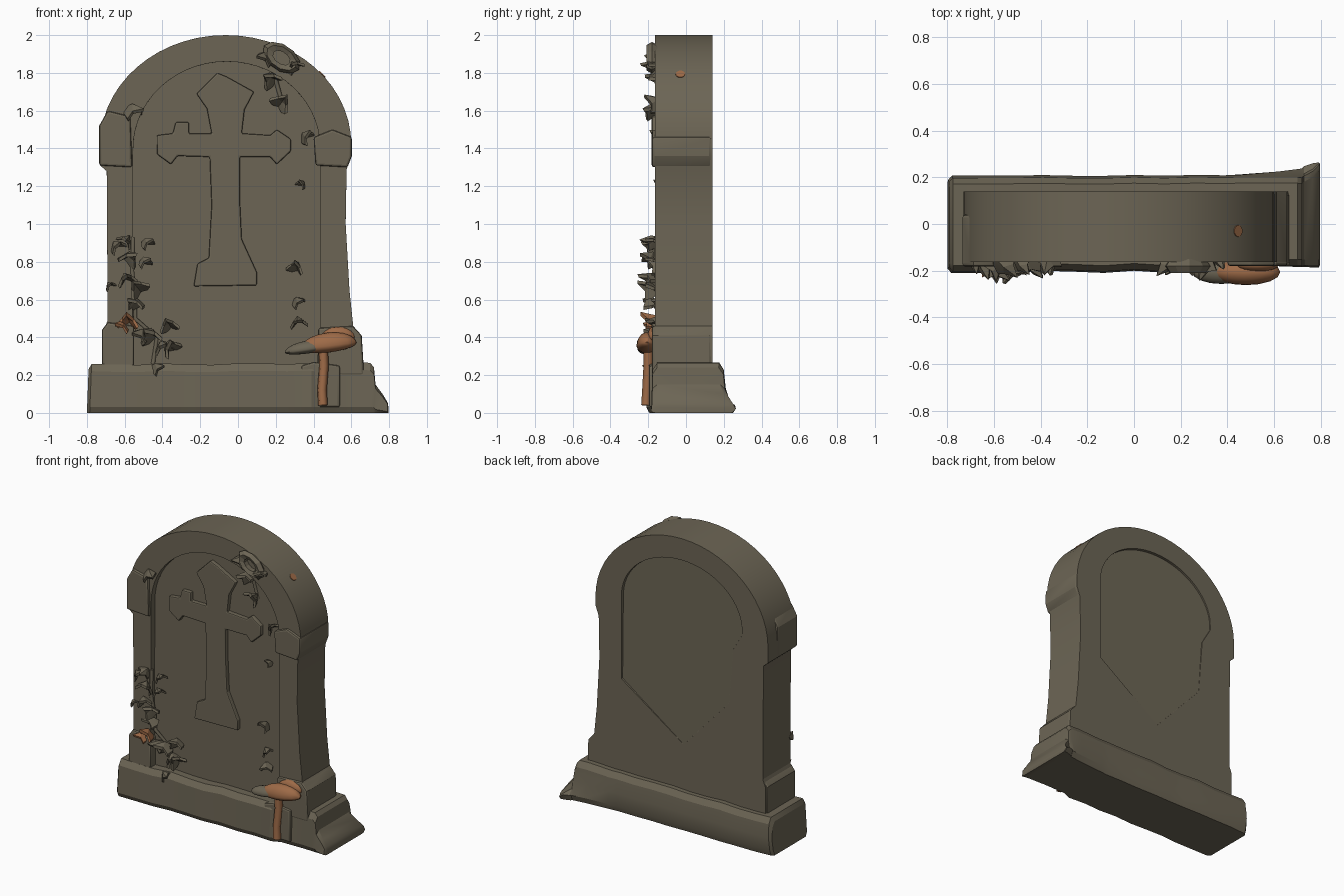
import bpy, bmesh, math, random
from mathutils import Vector, Matrix

if "Cube" in bpy.data.objects:
    bpy.data.objects.remove(bpy.data.objects["Cube"])
random.seed(4)


def material(name, rgb):
    m = bpy.data.materials.new(name)
    m.diffuse_color = (*rgb, 1)
    m.use_nodes = True
    m.node_tree.nodes["Principled BSDF"].inputs["Base Color"].default_value = m.diffuse_color
    return m


STONE = material("mossy_stone", (0.150, 0.130, 0.090))
ORANGE = material("mushroom_orange", (0.34, 0.145, 0.063))


def finish(name, bm, mat, angle=22):
    bmesh.ops.recalc_face_normals(bm, faces=bm.faces)
    me = bpy.data.meshes.new(name)
    bm.to_mesh(me)
    bm.free()
    me.materials.append(mat)
    me.shade_smooth()
    me.set_sharp_from_angle(angle=math.radians(angle))
    ob = bpy.data.objects.new(name, me)
    bpy.context.collection.objects.link(ob)
    return ob


def extrude(name, pts, front, back, mat=STONE):
    """Extrude an x-z outline along y; front / back are numbers or functions of x, z."""
    bm = bmesh.new()
    val = lambda f, p: f(*p) if callable(f) else f
    a = [bm.verts.new((p[0], val(front, p), p[1])) for p in pts]
    b = [bm.verts.new((p[0], val(back, p), p[1])) for p in pts]
    bm.faces.new(a)
    bm.faces.new(b[::-1])
    for i in range(len(pts)):
        j = (i + 1) % len(pts)
        bm.faces.new((a[j], a[i], b[i], b[j]))
    return finish(name, bm, mat)


def arch(cx, z, rx, rz, n=28):
    return [(cx - rx * math.cos(math.pi * i / n), z + rz * math.sin(math.pi * i / n))
            for i in range(n + 1)]


def apply_mods(ob, cutters=(), bevel=0.0):
    for c in cutters:
        m = ob.modifiers.new("cut", 'BOOLEAN')
        m.operation, m.solver, m.object = 'DIFFERENCE', 'EXACT', c
    if bevel:
        m = ob.modifiers.new("bevel", 'BEVEL')
        m.width, m.segments, m.limit_method = bevel, 2, 'ANGLE'
        m.angle_limit = math.radians(40)
    bpy.context.view_layer.update()
    dg = bpy.context.evaluated_depsgraph_get()
    me = bpy.data.meshes.new_from_object(ob.evaluated_get(dg))
    ob.modifiers.clear()
    ob.data = me
    me.shade_smooth()
    me.set_sharp_from_angle(angle=math.radians(20))
    for c in cutters:
        bpy.data.objects.remove(c)


# Slab with recessed front panel and a fading recess on the back
outline = ([(-.71, .1), (-.71, .44), (-.69, .49), (-.695, 1.28), (-.73, 1.31)]
           + arch(-.065, 1.42, .665, .58)
           + [(.6, 1.36), (.575, 1.29), (.57, 1.0), (.59, .65), (.61, .46), (.655, .41), (.665, .1)])
slab = extrude("headstone_slab", outline, -.163, .14)
panel = extrude("panel_cutter", [(-.56, .15)] + arch(-.06, 1.4, .495, .46) + [(.435, .15)],
                -.4, -.122)
fade = lambda x, z: .14 - .001 - .022 * ((x + .43) * .736 + (z - .95) * .677)
back = extrude("back_cutter", [(-.43, .95), (-.46, 1.33), (-.53, 1.45)]
               + arch(-.065, 1.48, .465, .37)[1:] + [(.40, .9), (-.08, .57)], fade, .4)
apply_mods(slab, (panel, back), .012)

# Capitals and plinths of the side columns
for name, pts, y0, y1 in (
    ("left_capital", [(-.735, 1.31), (-.735, 1.52), (-.69, 1.60), (-.57, 1.57), (-.56, 1.30)], -.182, .04),
    ("right_capital", [(.41, 1.31), (.40, 1.46), (.50, 1.50), (.603, 1.46), (.603, 1.36), (.58, 1.30)], -.180, .135),
    ("left_plinth", [(-.72, .2), (-.72, .44), (-.69, .48), (-.55, .46), (-.55, .2)], -.178, .135),
    ("right_plinth", [(.42, .2), (.425, .45), (.61, .46), (.655, .41), (.668, .2)], -.180, .135),
    ("broken_base_block", [(.33, .03), (.335, .25), (.40, .27), (.54, .25), (.54, .03)], -.197, -.1),
):
    apply_mods(extrude(name, pts, y0, y1), (), .012)

# Raised cross
cross = [(-.11, 1.80), (-.06, 1.78), (.085, 1.70), (.035, 1.605), (.02, 1.48), (.17, 1.47),
         (.205, 1.50), (.28, 1.45), (.28, 1.385), (.205, 1.315), (.17, 1.355), (.01, 1.355),
         (.01, 1.13), (.02, .92), (.10, .745), (.10, .675), (-.235, .67), (-.215, .79),
         (-.155, .82), (-.14, 1.1), (-.15, 1.355), (-.32, 1.36), (-.355, 1.315), (-.43, 1.37),
         (-.43, 1.47), (-.345, 1.48), (-.33, 1.54), (-.26, 1.54), (-.26, 1.48), (-.14, 1.48),
         (-.165, 1.61), (-.22, 1.69)]
apply_mods(extrude("cross", cross, -.15, -.10), (), .008)

# Base: y-z sections bridged along x; (x, top, front, back, extra flare at the back foot)
sections = [(-.79, .23, -.185, .18, 0), (-.775, .26, -.203, .197, 0)]
sections += [(x / 100, .258 + random.uniform(-.005, .005), -.197 + random.uniform(-.008, .005),
              .198 + random.uniform(-.003, .003), .008) for x in range(-65, 40, 13)]
sections += [(.45, .26, -.178, .20, .012), (.62, .268, -.175, .20, .025),
             (.70, .265, -.178, .20, .035), (.72, .24, -.178, .198, .04),
             (.728, .15, -.178, .205, .042), (.765, .10, -.18, .225, .035),
             (.792, .055, -.18, .25, .014), (.797, .03, -.17, .248, .008)]
bm = bmesh.new()
rings = []
for x, zt, yf, yb, fl in sections:
    lo = .04 if zt > .1 else .4 * zt
    ring = [(yf + .01, 0), (yf - .006, .12 * zt), (yf, .85 * zt), (yf + .025, zt),
            (yb - .025, zt), (yb, .85 * zt), (yb + .01, max(.5 * zt, lo)), (yb + fl, lo),
            (yb + fl - .015, 0)]
    lean = -.01 if x < -.7 else 0
    rings.append([bm.verts.new((x + lean * (1 - z / .26), y, z)) for y, z in ring])
for r, s in zip(rings, rings[1:]):
    for i in range(9):
        j = (i + 1) % 9
        bm.faces.new((r[i], r[j], s[j], s[i]))
bm.faces.new(rings[0])
bm.faces.new(rings[-1][::-1])
finish("base", bm, STONE, 25)


# Ivy leaves: thick folded blades growing out of the wall
def leaf(x, y, z, s, mat=STONE, side=None):
    flat = side is not None
    side = side if flat else random.uniform(-.8, .8)
    d = Vector((side, -.75, random.uniform(-.1, .5))).normalized()
    n = Vector((0 if flat else random.uniform(-.9, .9), -.3, 1))
    u = d.cross(n).normalized()
    rot = Matrix((u, d, u.cross(d))).transposed()
    pts = [(0, -.2, 0), (.32, -.1, -.22), (.55, .3, -.42), (.28, .5, -.12), (0, 1, -.1),
           (-.28, .5, -.12), (-.55, .3, -.42), (-.32, -.1, -.22)]
    bm = bmesh.new()
    place = lambda p: Vector((x, y, z)) + rot @ (Vector(p) * s)
    top = [bm.verts.new(place(p)) for p in pts]
    low = [bm.verts.new(place((a * .9, b * .9, c - .16))) for a, b, c in pts]
    ct, cl = bm.verts.new(place((0, .3, .16))), bm.verts.new(place((0, .3, -.12)))
    for i in range(8):
        j = (i + 1) % 8
        bm.faces.new((top[i], top[j], ct))
        bm.faces.new((low[j], low[i], cl))
        bm.faces.new((top[j], top[i], low[i], low[j]))
    finish("ivy_leaf", bm, mat)


for x, z, s in ((-.66, .89, .09), (-.58, .93, .09), (-.50, .91, .08), (-.60, .83, .11),
                (-.51, .81, .08), (-.69, .68, .06), (-.53, .66, .11), (-.52, .59, .10),
                (-.60, .72, .10), (-.58, 1.62, .11)):
    leaf(x, -.158, z, s)
for x, z, s in ((-.44, .42, .12), (-.36, .47, .10), (-.38, .34, .11), (-.49, .43, .10),
                (-.41, .37, .10), (.19, 1.78, .11), (.23, 1.64, .11), (.34, 1.46, .09),
                (.35, 1.21, .06), (.32, .77, .09), (.30, .60, .08), (.32, .50, .09)):
    leaf(x, -.125, z, s)
leaf(-.45, -.18, .25, .08)
leaf(.17, -.155, 1.90, .10)
leaf(.30, -.155, 1.85, .09)
leaf(-.57, -.145, .485, .11, ORANGE, -.15)
leaf(-.60, -.155, .47, .09, ORANGE, -.5)

# Curled leaf at the top of the arch
bpy.ops.mesh.primitive_torus_add(major_segments=10, minor_segments=5, major_radius=.06,
                                 minor_radius=.026, location=(.23, -.18, 1.88),
                                 rotation=(math.pi / 2, .6, 0))
curl = bpy.context.object
curl.name = "curled_leaf"
curl.scale = (1.3, .8, 1.2)
curl.data.materials.append(STONE)


# Tubes for vines and the mushroom stem
def tube(name, pts, radius, mat):
    cu = bpy.data.curves.new(name, 'CURVE')
    cu.dimensions, cu.bevel_depth, cu.bevel_resolution, cu.use_fill_caps = '3D', radius, 1, True
    sp = cu.splines.new('POLY')
    sp.points.add(len(pts) - 1)
    for p, co in zip(sp.points, pts):
        p.co = (*co, 1)
    cu.materials.append(mat)
    ob = bpy.data.objects.new(name, cu)
    bpy.context.collection.objects.link(ob)


tube("left_vine", [(-.45, -.12, .26), (-.43, -.12, .4), (-.545, -.13, .5), (-.545, -.14, .62),
                   (-.56, -.158, .75), (-.555, -.158, .93)], .012, STONE)
tube("right_vine", [(.2, -.16, 1.86), (.20, -.122, 1.76), (.24, -.118, 1.62)], .012, STONE)
tube("mushroom_stem", [(.45, -.212, .04), (.445, -.207, .12), (.455, -.20, .25), (.45, -.2, .36)],
     .026, ORANGE)


# Mushroom cap with grey gill side
def blob(name, loc, scale, tilt, mat):
    bm = bmesh.new()
    bmesh.ops.create_uvsphere(bm, u_segments=16, v_segments=10, radius=1)
    for v in bm.verts:
        if v.co.z < 0:
            v.co.z *= .5
    bmesh.ops.transform(bm, verts=bm.verts, matrix=Matrix.Translation(loc)
                        @ Matrix.Rotation(tilt, 4, 'Y') @ Matrix.Diagonal((*scale, 1)))
    finish(name, bm, mat, 40)


blob("mushroom_cap", (.48, -.206, .355), (.148, .056, .07), -.12, ORANGE)
blob("mushroom_gills", (.375, -.205, .338), (.128, .052, .045), -.15, STONE)
blob("mushroom_cap_back", (.53, -.175, .40), (.09, .03, .055), 0, ORANGE)

# Small orange lichen spot on the right shoulder
bm = bmesh.new()
bmesh.ops.create_cone(bm, cap_ends=True, segments=10, radius1=.025, radius2=.025, depth=.008,
                      matrix=Matrix.Translation((.445, -.03, 1.792)) @ Matrix.Rotation(math.pi / 4, 4, 'Y'))
finish("lichen_spot", bm, ORANGE)
